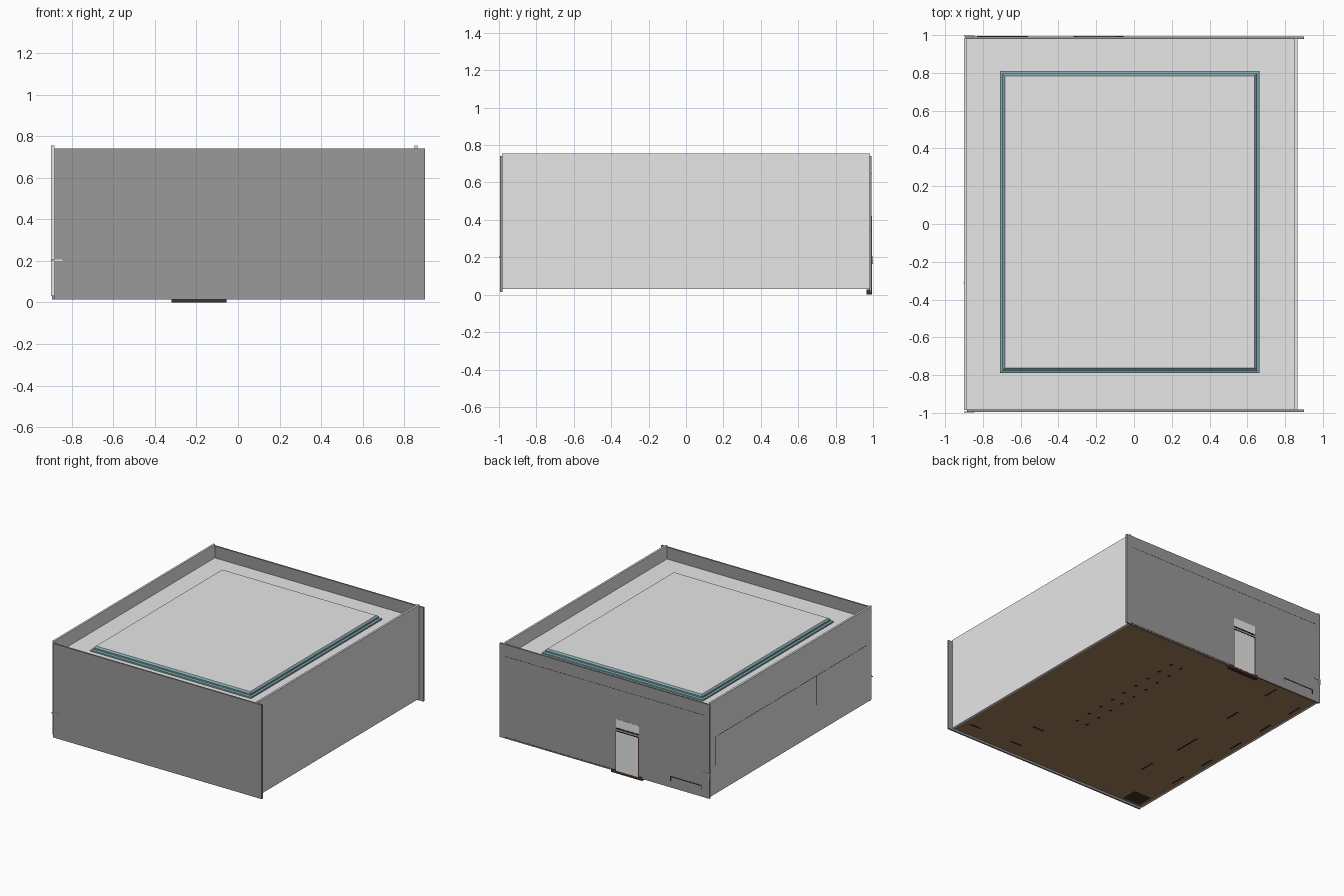
import bpy, bmesh


def material(name, rgb):
    m = bpy.data.materials.new(name)
    m.diffuse_color = (*rgb, 1)
    return m


LIGHT = material("light grey", (0.80, 0.80, 0.80))
MID = material("mid grey", (0.32, 0.32, 0.32))
TEAL = material("teal", (0.22, 0.39, 0.42))
BROWN = material("brown", (0.37, 0.21, 0.10))
DARK = material("dark brown", (0.06, 0.03, 0.02))
BLACK = material("near black", (0.012, 0.012, 0.012))


def finish(name, bm, mats):
    bmesh.ops.recalc_face_normals(bm, faces=bm.faces)
    mesh = bpy.data.meshes.new(name)
    bm.to_mesh(mesh)
    bm.free()
    for m in mats:
        mesh.materials.append(m)
    ob = bpy.data.objects.new(name, mesh)
    bpy.context.collection.objects.link(ob)
    return ob


def boxes(name, mat, *spans):
    """Joined boxes, each given as (x0, x1, y0, y1, z0, z1)."""
    bm = bmesh.new()
    for x0, x1, y0, y1, z0, z1 in spans:
        vs = bmesh.ops.create_cube(bm, size=1)["verts"]
        for v in vs:
            v.co.x = x1 if v.co.x > 0 else x0
            v.co.y = y1 if v.co.y > 0 else y0
            v.co.z = z1 if v.co.z > 0 else z0
    return finish(name, bm, [mat])


# Outer walls: the front and back overhang on the right
boxes("front_wall", MID, (-0.885, 0.90, -0.995, -0.982, 0.015, 0.742))
boxes("back_wall", MID, (-0.895, 0.90, 0.98, 0.993, 0.015, 0.742))
boxes("left_wall", LIGHT, (-0.90, -0.885, -0.985, 0.985, 0.03, 0.755))
boxes("right_wall", LIGHT, (0.85, 0.865, -0.985, 0.985, 0.03, 0.755))

# Floor and roof deck
boxes("floor", BROWN, (-0.885, 0.85, -0.982, 0.98, 0.031, 0.04))
boxes("roof_deck", LIGHT, (-0.885, 0.85, -0.982, 0.98, 0.635, 0.65))

# Raised roof panel with a mitred, stepped teal skirt
X0, X1, Y0, Y1 = -0.683, 0.637, -0.762, 0.783
bm = bmesh.new()
rings = []
for out, z in [(0.027, 0.65), (0.027, 0.661), (0.013, 0.666),
               (0.013, 0.677), (0.0, 0.688)]:
    rings.append([bm.verts.new(p) for p in (
        (X0 - out, Y0 - out, z), (X1 + out, Y0 - out, z),
        (X1 + out, Y1 + out, z), (X0 - out, Y1 + out, z))])
for a, b in zip(rings, rings[1:]):
    for i in range(4):
        j = (i + 1) % 4
        bm.faces.new((a[i], a[j], b[j], b[i]))
top = bm.faces.new(rings[-1])
top.material_index = 1
bm.faces.new(rings[0][::-1])
finish("roof_panel", bm, [TEAL, LIGHT])

# Door, transom, lintel and doorstep on the back
boxes("door", LIGHT, (-0.293, -0.095, 0.98, 0.9945, 0.02, 0.325))
boxes("transom", LIGHT, (-0.293, -0.095, 0.98, 0.9945, 0.355, 0.42))
boxes("lintel_band", MID, (-0.293, -0.095, 0.98, 0.9945, 0.325, 0.355))
boxes("door_lintel", BLACK, (-0.293, -0.095, 0.98, 0.9955, 0.345, 0.355),
      (-0.293, -0.095, 0.98, 0.9955, 0.325, 0.332))
boxes("door_jambs", DARK, (-0.293, -0.286, 0.98, 0.9955, 0.02, 0.325),
      (-0.098, -0.095, 0.98, 0.9955, 0.02, 0.325))
boxes("doorstep", DARK, (-0.32, -0.055, 0.965, 0.994, 0.0, 0.028))

# Thin trim lines on the back wall
boxes("roof_line_trim", BLACK, (-0.86, 0.86, 0.99, 0.9936, 0.649, 0.651))
boxes("floor_line_trim", DARK, (-0.05, 0.86, 0.99, 0.9936, 0.022, 0.027))
boxes("low_rail", DARK, (-0.83, -0.56, 0.99, 0.995, 0.096, 0.103),
      (-0.83, -0.825, 0.99, 0.995, 0.065, 0.1),
      (-0.565, -0.56, 0.99, 0.995, 0.065, 0.1))

# Thin conduit lines on the left wall
boxes("left_conduit", BLACK, (-0.9008, -0.9, -0.92, 0.93, 0.47, 0.472),
      (-0.9008, -0.9, 0.927, 0.93, 0.25, 0.47),
      (-0.902, -0.9, -0.316, -0.309, 0.245, 0.47))

# Small pipe stubs at the left corners
for side, y in (("front", -0.996), ("back", 0.995)):
    boxes(side + "_pipe_stub", LIGHT,
          (-0.90, -0.845, y - 0.003, y + 0.003, 0.2, 0.206))
boxes("back_tap", LIGHT, (-0.897, -0.888, 0.99, 1.0, 0.165, 0.2))

# Underside: paired anchor dots, slots and a drain patch
ZB, ZT = 0.0295, 0.032
dots = [(x - 0.009, x + 0.009, y - 0.009, y + 0.009, ZB, ZT)
        for i in range(9) for x in (0.16, 0.25)
        for y in (-0.33 + 0.13 * i,)]
boxes("floor_anchor_dots", BLACK, *dots)
slots = [(x - 0.005, x + 0.005, y - h, y + h, ZB, ZT)
         for x, h, ys in ((-0.55, 0.06, (-0.51, 0.44, 0.86)),
                          (-0.57, 0.11, (-0.09,)),
                          (-0.845, 0.06, (-0.52, -0.2, 0.12, 0.45, 0.77)))
         for y in ys]
slots += [(x - 0.05, x + 0.05, y - 0.005, y + 0.005, ZB, ZT)
          for x, y in ((0.755, -0.86), (0.38, -0.86), (0.39, -0.6))]
boxes("floor_slots", BLACK, *slots)
boxes("floor_drain_patch", DARK, (-0.86, -0.71, -0.965, -0.84, ZB, ZT))
